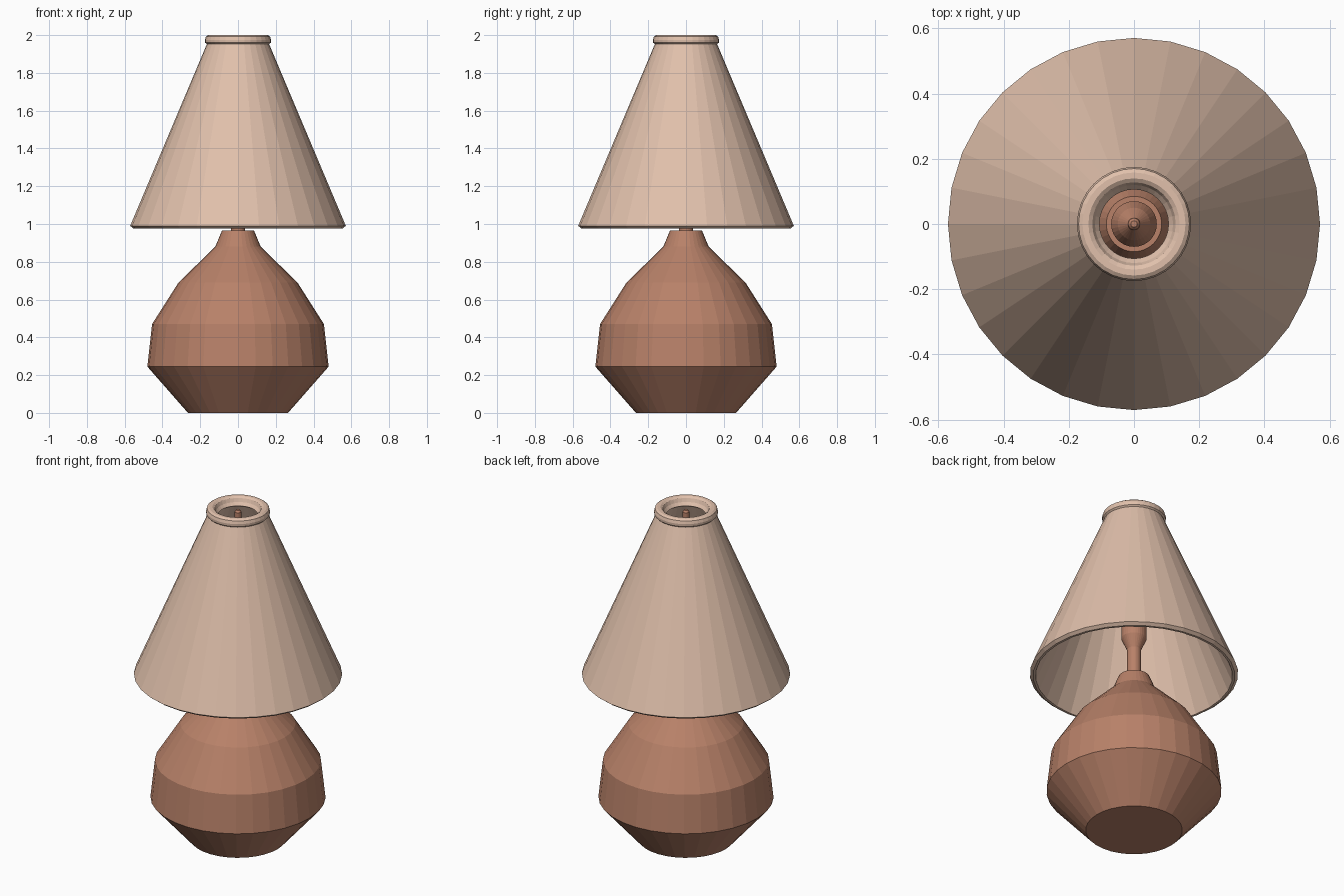
import bpy, bmesh, math

if "Cube" in bpy.data.objects:
    bpy.data.objects.remove(bpy.data.objects["Cube"])

SIDES = 32


def material(name, rgb):
    m = bpy.data.materials.new(name)
    m.diffuse_color = (*rgb, 1)
    m.use_nodes = True
    m.node_tree.nodes["Principled BSDF"].inputs["Base Color"].default_value = m.diffuse_color
    return m


def lathe(name, profile, mat, closed=False):
    """Turn an (r, z) profile about z; open profiles get flat end caps."""
    bm = bmesh.new()
    rings = [[bm.verts.new((r * math.cos(2 * math.pi * i / SIDES),
                            r * math.sin(2 * math.pi * i / SIDES), z))
              for i in range(SIDES)] for r, z in profile]
    pairs = list(zip(rings, rings[1:]))
    if closed:
        pairs.append((rings[-1], rings[0]))
    else:
        bm.faces.new(rings[0])
        bm.faces.new(rings[-1])
    for a, b in pairs:
        for i in range(SIDES):
            j = (i + 1) % SIDES
            bm.faces.new((a[i], a[j], b[j], b[i]))
    bmesh.ops.recalc_face_normals(bm, faces=bm.faces)
    mesh = bpy.data.meshes.new(name)
    bm.to_mesh(mesh)
    bm.free()
    mesh.materials.append(mat)
    ob = bpy.data.objects.new(name, mesh)
    bpy.context.collection.objects.link(ob)
    return ob


clay = material("clay", (0.48, 0.22, 0.14))
fabric = material("fabric", (0.75, 0.53, 0.41))

# Faceted lamp body
lathe("lamp_body", [(0.265, 0), (0.48, 0.245), (0.455, 0.47), (0.315, 0.69),
                    (0.12, 0.88), (0.085, 0.965)], clay)

# Stem with flared socket and thin rod reaching the shade opening
lathe("lamp_stem", [(0.038, 0.95), (0.038, 1.14), (0.07, 1.21), (0.07, 1.32),
                    (0.05, 1.38), (0.02, 1.43), (0.018, 1.97), (0.01, 1.98)], clay)

# Hollow shade with a thick bottom rim and rolled top ring
lathe("lamp_shade", [(0.571, 0.99), (0.553, 0.976), (0.54, 0.976),
                     (0.128, 1.94), (0.106, 1.955), (0.12, 1.972), (0.128, 1.992),
                     (0.14, 2.0), (0.158, 2.0), (0.17, 1.992), (0.175, 1.975),
                     (0.174, 1.96), (0.165, 1.952)], fabric, closed=True)
